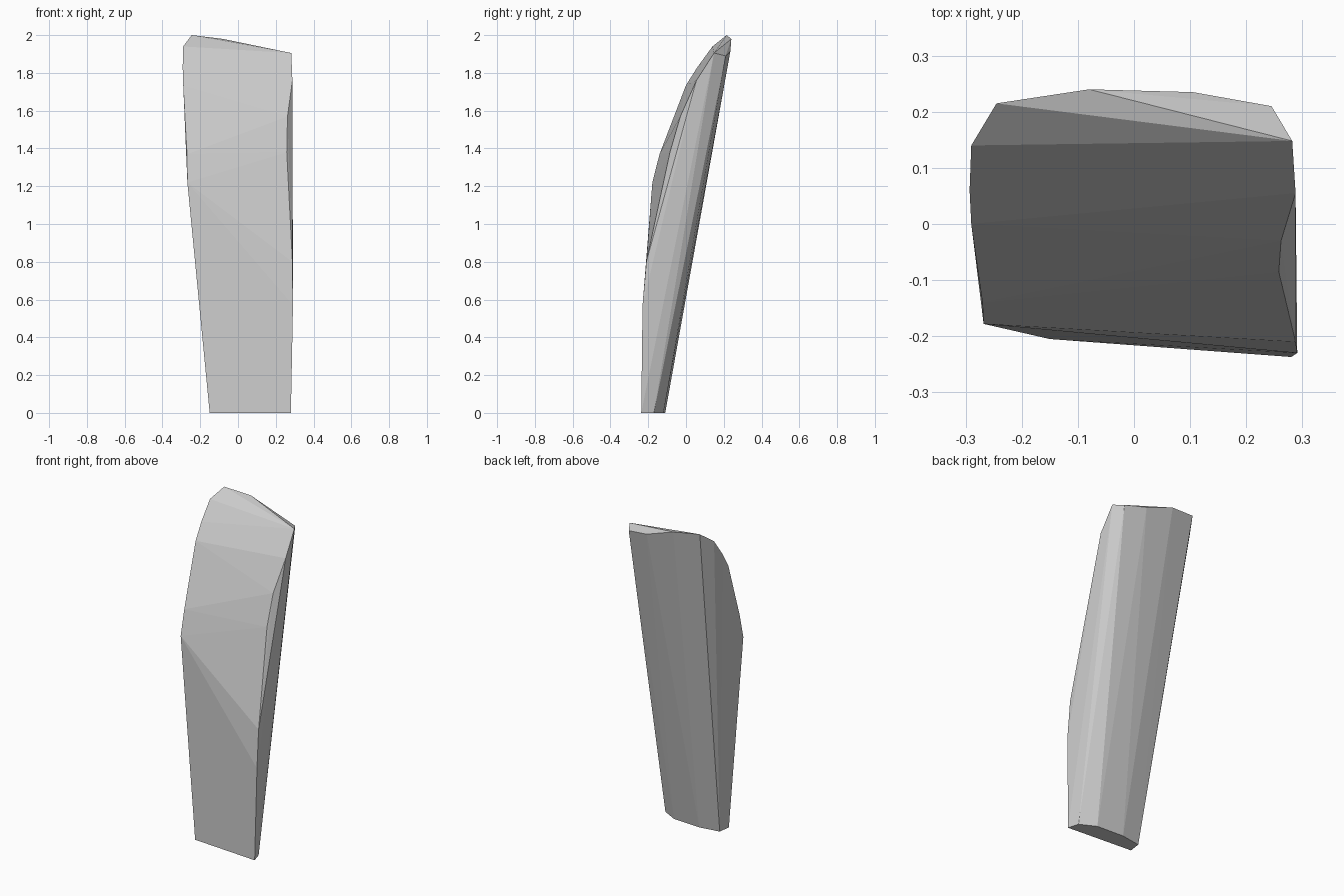
import bpy
import bmesh

# Faceted slab: outlines read as closed convex loops
base = [(-0.15, -0.205, 0), (0.28, -0.237, 0), (0.26, -0.17, 0),
        (0.165, -0.12, 0), (-0.013, -0.11, 0), (-0.14, -0.13, 0)]
crest = [(-0.245, 0.215, 2.0), (-0.08, 0.24, 1.98), (0.105, 0.235, 1.915),
         (0.245, 0.21, 1.89), (0.282, 0.148, 1.905)]
# Curved left and right rims of the front face
left_rim = [(-0.29, 0.14, 1.94), (-0.293, 0.06, 1.83), (-0.29, 0.0, 1.735),
            (-0.27, -0.14, 1.37), (-0.268, -0.178, 1.22)]
right_rim = [(0.288, 0.055, 1.76), (0.262, -0.03, 1.57), (0.258, -0.085, 1.38),
             (0.288, -0.21, 0.8), (0.291, -0.23, 0.57)]

# Skin the outlines with a convex shell
bm = bmesh.new()
for p in base + crest + left_rim + right_rim:
    bm.verts.new(p)
bmesh.ops.convex_hull(bm, input=bm.verts[:])
loose = [v for v in bm.verts if not v.link_faces]
bmesh.ops.delete(bm, geom=loose, context='VERTS')
bmesh.ops.recalc_face_normals(bm, faces=bm.faces[:])

mesh = bpy.data.meshes.new("curved_slab")
bm.to_mesh(mesh)
bm.free()
slab = bpy.data.objects.new("curved_slab", mesh)
bpy.context.collection.objects.link(slab)
